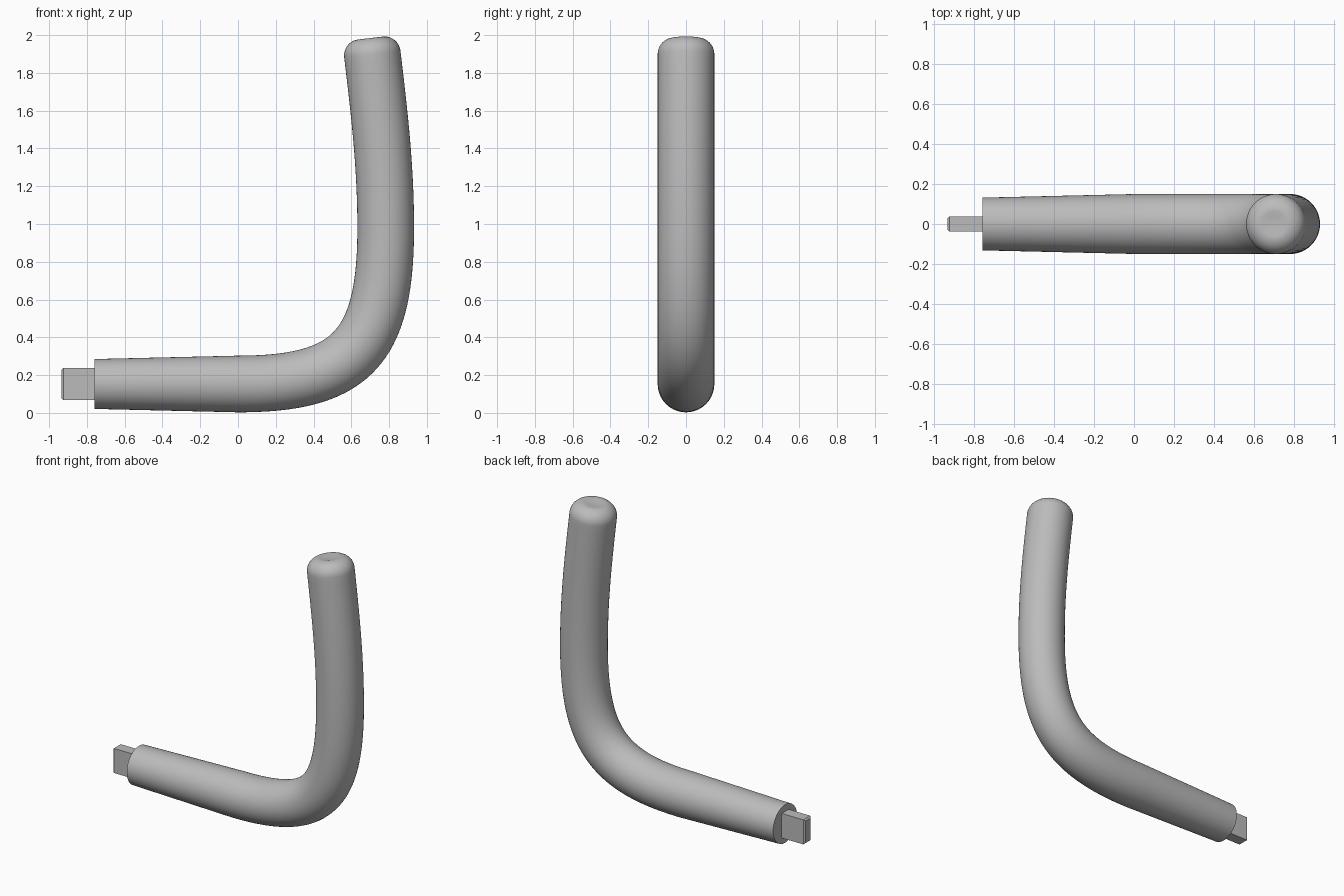
import bpy, bmesh, math
from mathutils import Vector
from mathutils.geometry import interpolate_bezier

cube = bpy.data.objects.get("Cube")
if cube:
    bpy.data.objects.remove(cube, do_unlink=True)

grey = bpy.data.materials.new("plain_grey")
grey.use_nodes = True
colour = (0.5, 0.5, 0.5, 1)
grey.diffuse_color = colour
grey.node_tree.nodes["Principled BSDF"].inputs["Base Color"].default_value = colour


def finish(bm, name):
    bmesh.ops.recalc_face_normals(bm, faces=bm.faces)
    mesh = bpy.data.meshes.new(name)
    bm.to_mesh(mesh)
    bm.free()
    mesh.materials.append(grey)
    obj = bpy.data.objects.new(name, mesh)
    bpy.context.scene.collection.objects.link(obj)
    return obj


def point(x, z):
    return Vector((x, 0, z))


# Centre line: tapered straight, tight bend, gently leaning upright
start, bend_in, bend_out, tip = point(-0.76, 0.153), point(0, 0.153), point(0.782, 0.98), point(0.711, 1.90)
lean = Vector((-0.12, 0, 1)).normalized()
k = 0.77
bend = interpolate_bezier(bend_in, bend_in + point(0.782 * k, 0),
                          bend_out - point(0, 0.827 * k), bend_out, 40)
upright = interpolate_bezier(bend_out, bend_out + point(0, 0.32), tip - lean * 0.32, tip, 24)
R = 0.15
path = [(start, 0.132)] + [(p, R) for p in bend + upright[1:]]

# Rounded tip with a shallow dished end
fillet = 0.085
for i in range(1, 11):
    a = math.radians(9 * i)
    path.append((tip + lean * fillet * math.sin(a), R - fillet * (1 - math.cos(a))))
path.append((tip + lean * (fillet - 0.006), 0.035))

# Sweep circular rings along the path
SIDES = 64
bm = bmesh.new()
rings = []
for i, (p, r) in enumerate(path):
    if i < 2:
        t = Vector((1, 0, 0))
    elif i >= len(path) - 12:
        t = lean
    else:
        t = (path[i + 1][0] - path[i - 1][0]).normalized()
    side = Vector((0, 1, 0))
    up = t.cross(side)
    rings.append([bm.verts.new(p + r * (math.cos(a) * side + math.sin(a) * up))
                  for a in (math.tau * j / SIDES for j in range(SIDES))])
for lower, upper in zip(rings, rings[1:]):
    for j in range(SIDES):
        n = (j + 1) % SIDES
        bm.faces.new((lower[j], lower[n], upper[n], upper[j]))
bm.faces.new(rings[0])
bm.faces.new(rings[-1])
handle = finish(bm, "bent_handle")

# Flat rectangular peg with a chamfered outer end
bm = bmesh.new()
bmesh.ops.create_cube(bm, size=1)
for v in bm.verts:
    v.co = Vector((-0.8375 + v.co.x * 0.195, v.co.y * 0.076, 0.153 + v.co.z * 0.17))
end_edges = [e for e in bm.edges if all(v.co.x < -0.9 for v in e.verts)]
bmesh.ops.bevel(bm, geom=end_edges, offset=0.01, segments=1, affect='EDGES')
finish(bm, "end_peg")

# Smooth shading with sharp rims
bpy.ops.object.select_all(action='DESELECT')
handle.select_set(True)
bpy.context.view_layer.objects.active = handle
bpy.ops.object.shade_smooth_by_angle(angle=math.radians(35))
